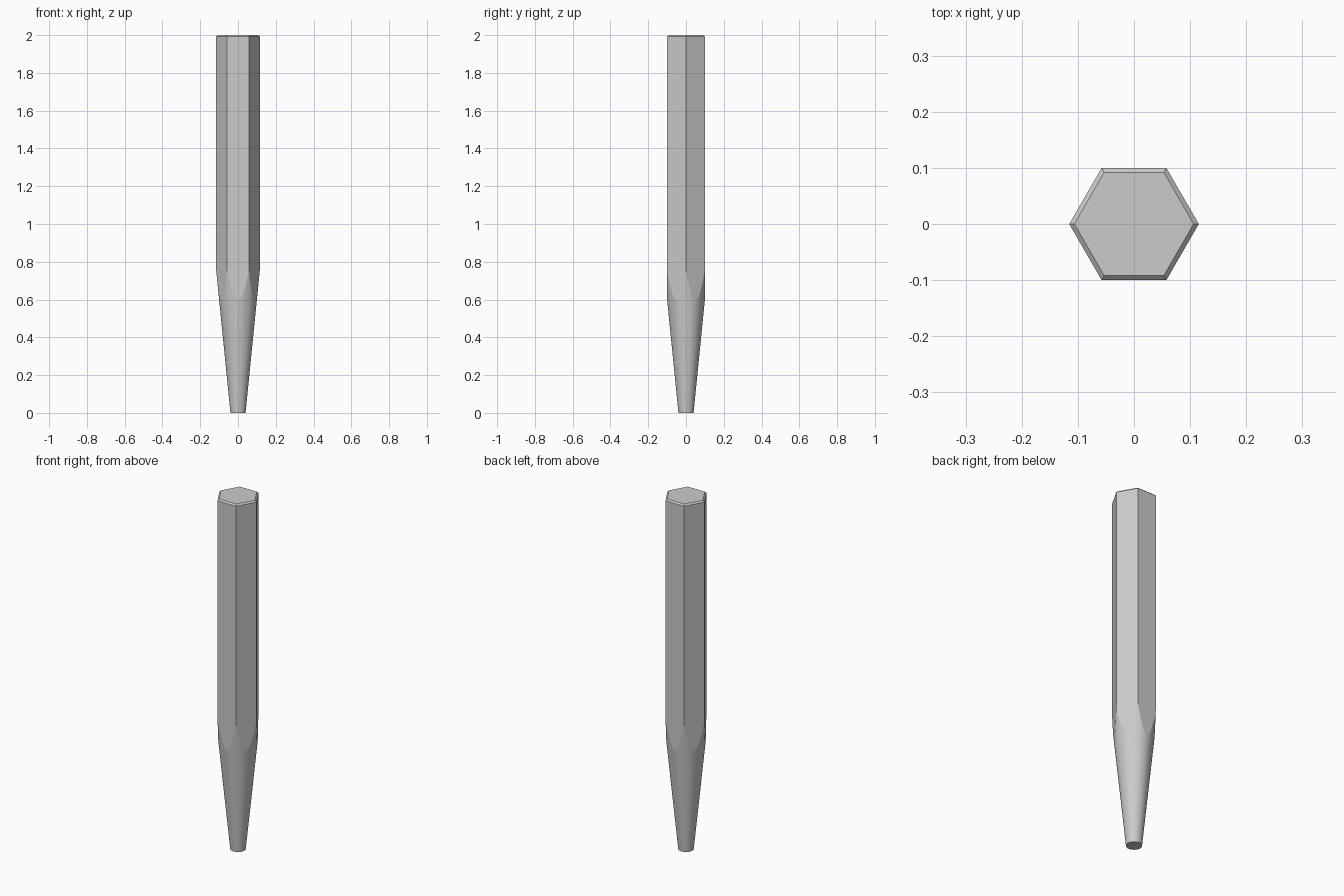
import bpy, bmesh
from math import cos, sin, pi

if "Cube" in bpy.data.objects:
    bpy.data.objects.remove(bpy.data.objects["Cube"])

APOTHEM, TIP_R, TAPER, HEIGHT, CHAMFER = 0.1, 0.04, 0.1, 2.0, 0.008
PER_SIDE = 16                      # cone segments per hexagon flat
N = 6 * PER_SIDE

bm = bmesh.new()


def vert(r, a, z):
    return bm.verts.new((r * cos(a), r * sin(a), z))


def hex_radius(a):
    return APOTHEM / cos(a % (pi / 3) - pi / 6)


# Conical taper: round tip up to where the cone meets the hexagonal flats
angles = [2 * pi * i / N for i in range(N)]
tip = [vert(TIP_R, a, 0) for a in angles]
meet = [vert(hex_radius(a), a, (hex_radius(a) - TIP_R) / TAPER) for a in angles]
for i in range(N):
    j = (i + 1) % N
    bm.faces.new((tip[i], tip[j], meet[j], meet[i])).smooth = True
bm.faces.new(tip[::-1])

# Hexagonal shank with chamfered striking end
corner = APOTHEM / cos(pi / 6)
inner = (APOTHEM - CHAMFER) / cos(pi / 6)
rim = [vert(corner, k * pi / 3, HEIGHT - CHAMFER) for k in range(6)]
cap = [vert(inner, k * pi / 3, HEIGHT) for k in range(6)]
for k in range(6):
    n = (k + 1) % 6
    arc = [meet[(k * PER_SIDE + i) % N] for i in range(PER_SIDE + 1)]
    bm.faces.new(arc + [rim[n], rim[k]])
    bm.faces.new((rim[k], rim[n], cap[n], cap[k]))
bm.faces.new(cap)

# Keep every edge crisp except those between cone facets
for e in bm.edges:
    e.smooth = all(f.smooth for f in e.link_faces)

bmesh.ops.recalc_face_normals(bm, faces=bm.faces)
mesh = bpy.data.meshes.new("hex_punch")
bm.to_mesh(mesh)
bm.free()
bpy.context.collection.objects.link(bpy.data.objects.new("hex_punch", mesh))
